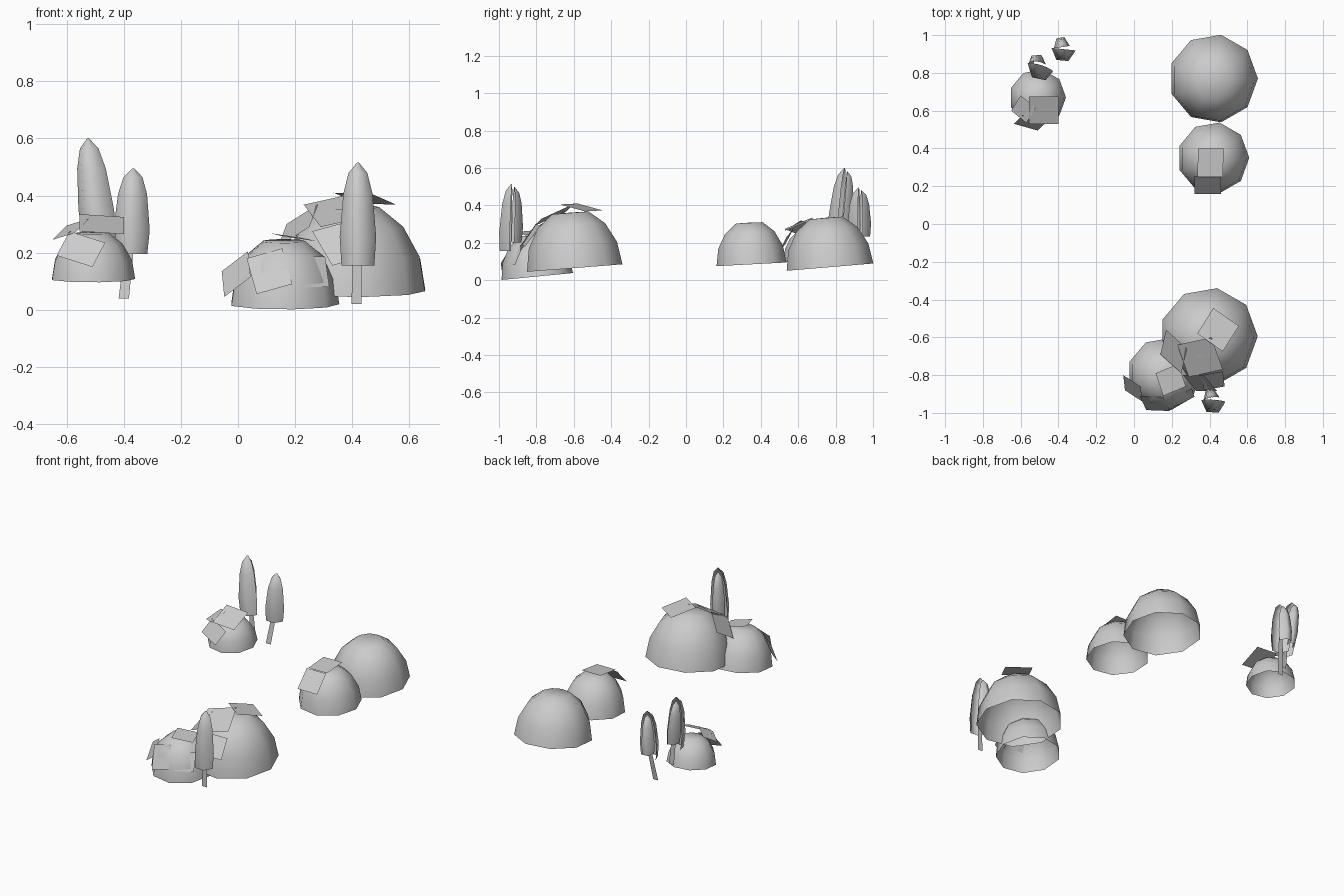
import bpy
from math import sin, cos, pi, radians
from mathutils import Matrix, Vector


def make(name, verts, faces, smooth=False):
    me = bpy.data.meshes.new(name)
    me.from_pydata([tuple(v) for v in verts], [], faces)
    me.update()
    for p in me.polygons:
        p.use_smooth = smooth
    ob = bpy.data.objects.new(name, me)
    bpy.context.collection.objects.link(ob)
    return ob


# Open-bottomed nine-sided bush dome, leaning slightly to the front
def dome(name, x, y, z, r, h, tilt, n=9):
    m = Matrix.Translation((x, y, z)) @ Matrix.Rotation(radians(tilt), 4, 'X')
    verts = []
    for k in range(4):
        lat = k * pi / 8
        for i in range(n):
            a = 2 * pi * i / n
            verts.append(m @ Vector((r * cos(lat) * cos(a), r * cos(lat) * sin(a), h * sin(lat))))
    verts.append(m @ Vector((0, 0, h * 0.93)))
    faces = [(k * n + i, k * n + (i + 1) % n, (k + 1) * n + (i + 1) % n, (k + 1) * n + i)
             for k in range(3) for i in range(n)]
    faces += [(3 * n + i, 3 * n + (i + 1) % n, 4 * n) for i in range(n)]
    make(name, verts, faces, True)


# Half-round foliage shell: side -1 bulges to the front, +1 to the back
PROFILE = [(0, 0.9), (0.28, 1.0), (0.7, 0.8), (0.9, 0.52), (1, 0.06)]


def shell(name, bottom, top, w, depth, side, turn):
    b, t = Vector(bottom), Vector(top)
    rot = Matrix.Rotation(radians(turn), 3, 'Z')
    verts = []
    for f, s in PROFILE:
        c = b.lerp(t, f)
        for i in range(4):
            a = pi * i / 3
            verts.append(c + rot @ Vector((-w * s * cos(a), side * depth * s * sin(a) * 1.15, 0)))
    faces = []
    for k in range(len(PROFILE) - 1):
        for i in range(3):
            q = [k * 4 + i, k * 4 + i + 1, k * 4 + i + 5, k * 4 + i + 4]
            faces.append(q if side < 0 else q[::-1])
    make(name, verts, faces, True)


# Slim tree: flat trunk, wide front shell, narrower back shell
def tree(name, foot, bottom, top, turn):
    f, b, t = Vector(foot), Vector(bottom), Vector(top)
    dx = Vector((0.018, 0, 0))
    up = b.lerp(t, 0.3)
    make(name + "_trunk", [f - dx, f + dx, up + dx * 0.8, up - dx * 0.8], [(0, 1, 2, 3)])
    shell(name + "_front_foliage", b, t, 0.064, 0.06, -1, turn)
    off = Vector((-0.01, 0.012, 0))
    shell(name + "_back_foliage", b.lerp(t, 0.13) + off, b.lerp(t, 0.95) + off,
          0.042, 0.05, 1, turn + 15)


# Bushes
dome("front_large_bush", 0.395, -0.595, 0.065, 0.26, 0.32, 4.5)
dome("front_small_bush", 0.16, -0.795, 0.02, 0.195, 0.24, 5.5)
dome("back_small_bush", 0.42, 0.35, 0.085, 0.19, 0.24, 3)
dome("back_large_bush", 0.42, 0.77, 0.07, 0.236, 0.285, 4.8)
dome("left_bush", -0.51, 0.67, 0.108, 0.15, 0.175, 4.5)

# Trees
tree("front_tree", (0.415, -0.94, 0.02), (0.42, -0.94, 0.155), (0.42, -0.93, 0.515), -4)
tree("left_tree", (-0.475, 0.83, 0.14), (-0.485, 0.82, 0.25), (-0.525, 0.85, 0.6), -12)
tree("back_tree", (-0.40, 0.885, 0.04), (-0.375, 0.925, 0.195), (-0.367, 0.925, 0.495), -6)


# Square leaf cards from three corners; the fourth completes the square
def leaf(name, a, b, c):
    a, b, c = Vector(a), Vector(b), Vector(c)
    make(name, [a, b, c, a + c - b], [(0, 1, 2, 3)])


LEAVES = {
    "large_bush": [
        ((0.335, -0.58, 0.41), (0.47, -0.675, 0.405), (0.555, -0.54, 0.368)),
        ((0.41, -0.60, 0.408), (0.23, -0.64, 0.368), (0.29, -0.81, 0.29)),
        ((0.28, -0.66, 0.37), (0.17, -0.56, 0.30), (0.14, -0.69, 0.22)),
        ((0.37, -0.80, 0.305), (0.26, -0.80, 0.275), (0.33, -0.885, 0.155)),
        ((0.47, -0.78, 0.29), (0.36, -0.80, 0.30), (0.37, -0.88, 0.19))],
    "small_bush": [
        ((0.035, -0.86, 0.205), (-0.057, -0.80, 0.135), (-0.048, -0.88, 0.045)),
        ((0.155, -0.915, 0.215), (0.03, -0.91, 0.18), (0.065, -0.985, 0.055)),
        ((0.305, -0.87, 0.187), (0.20, -0.925, 0.187), (0.215, -0.97, 0.08)),
        ((0.235, -0.74, 0.25), (0.115, -0.79, 0.268), (0.155, -0.91, 0.258))],
    "back_bush": [
        ((0.475, 0.40, 0.338), (0.34, 0.40, 0.338), (0.335, 0.25, 0.322)),
        ((0.46, 0.255, 0.315), (0.32, 0.255, 0.315), (0.32, 0.16, 0.215))],
    "left_bush": [
        ((-0.40, 0.675, 0.325), (-0.555, 0.675, 0.335), (-0.555, 0.53, 0.275)),
        ((-0.52, 0.615, 0.32), (-0.60, 0.68, 0.295), (-0.65, 0.60, 0.245)),
        ((-0.465, 0.54, 0.235), (-0.59, 0.575, 0.275), (-0.635, 0.53, 0.19))],
}
for group, cards in LEAVES.items():
    for i, corners in enumerate(cards):
        leaf(f"{group}_leaf_{i + 1}", *corners)
